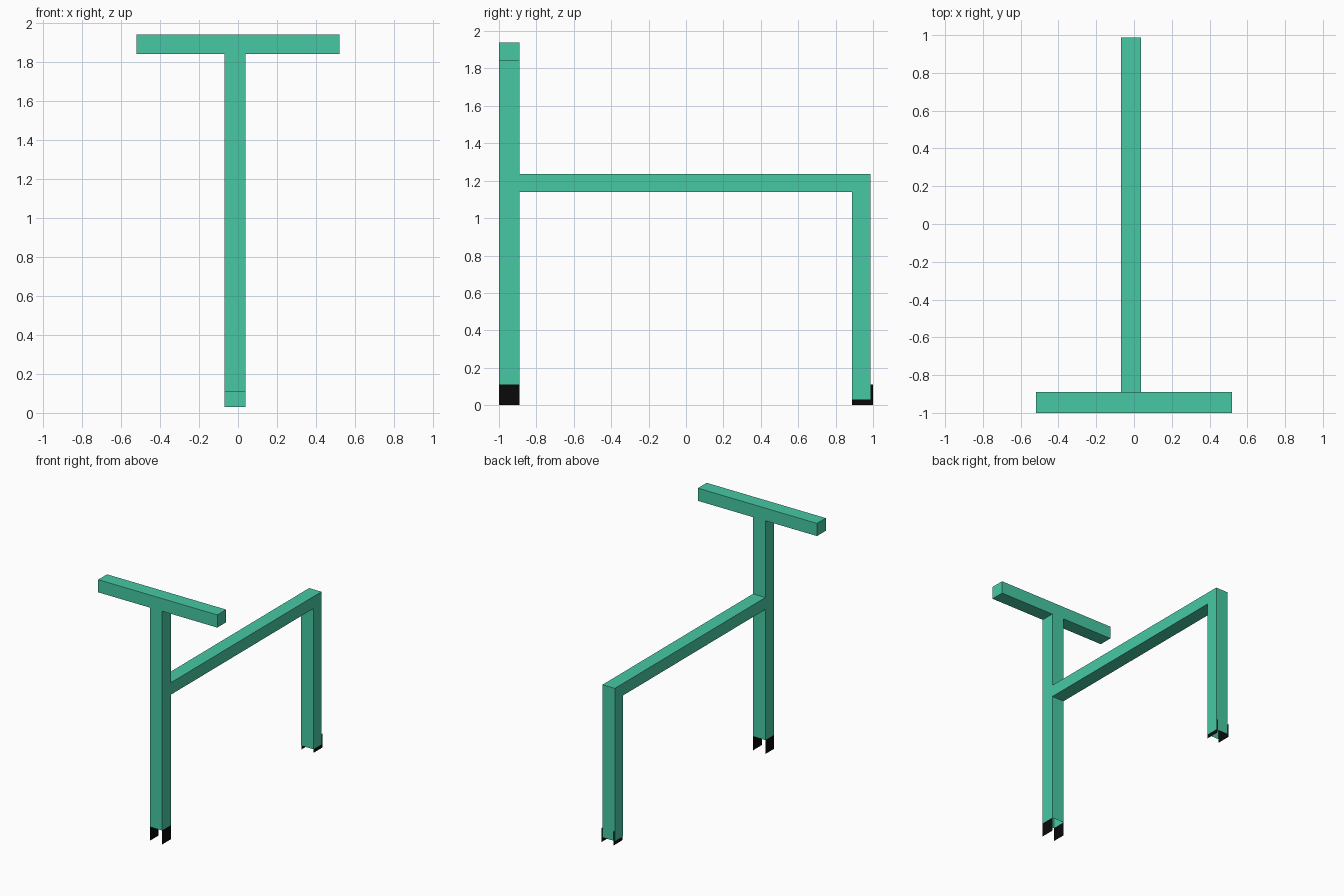
import bpy, bmesh

if "Cube" in bpy.data.objects:
    bpy.data.objects.remove(bpy.data.objects["Cube"])


def material(name, color):
    m = bpy.data.materials.new(name)
    m.diffuse_color = (*color, 1)
    m.use_nodes = True
    m.node_tree.nodes["Principled BSDF"].inputs["Base Color"].default_value = m.diffuse_color
    return m


green = material("mint green paint", (0.063, 0.584, 0.371))
black = material("black", (0.003, 0.003, 0.003))


def finish(name, bm, mat):
    me = bpy.data.meshes.new(name)
    bm.to_mesh(me)
    bm.free()
    me.materials.append(mat)
    ob = bpy.data.objects.new(name, me)
    bpy.context.collection.objects.link(ob)
    return ob


X0, X1 = -0.07, 0.038          # width of the tube frame

# Frame: one h-shaped side profile (y, z) extruded across x
profile = [(-1, .11), (-1, 1.84), (-.89, 1.84), (-.89, 1.235), (.987, 1.235),
           (.987, .03), (.887, .03), (.887, 1.14), (-.89, 1.14), (-.89, .11)]
bm = bmesh.new()
face = bm.faces.new([bm.verts.new((X0, y, z)) for y, z in profile])
ext = bmesh.ops.extrude_face_region(bm, geom=[face], use_keep_orig=True)
bmesh.ops.translate(bm, vec=(X1 - X0, 0, 0),
                    verts=[g for g in ext["geom"] if isinstance(g, bmesh.types.BMVert)])
bmesh.ops.recalc_face_normals(bm, faces=bm.faces[:])
# Tube ends are open at the feet and under the handlebar
ends = [f for f in bm.faces if abs(f.normal.z) > .9
        and (f.calc_center_median().z < .2 or f.calc_center_median().z > 1.8)]
bmesh.ops.delete(bm, geom=ends, context='FACES')
finish("frame", bm, green)

# Handlebar across the top of the front post
bm = bmesh.new()
bmesh.ops.create_cube(bm, size=1)
bmesh.ops.scale(bm, vec=(1.04, .11, .1), verts=bm.verts[:])
bmesh.ops.translate(bm, vec=(0, -.945, 1.89), verts=bm.verts[:])
finish("handlebar", bm, green)


# Thin wheel plates, a pair under each leg
def wheel_plates(name, y0, y1, inset):
    bm = bmesh.new()
    for x in (X0 + inset, X1 - inset):
        bm.faces.new([bm.verts.new((x, y, z)) for y, z in
                      ((y0, 0), (y1, 0), (y1, .11), (y0, .11))])
    finish(name, bm, black)


wheel_plates("front_wheel_plates", -1, -.89, 0)
wheel_plates("rear_wheel_plates", .887, 1, .002)
